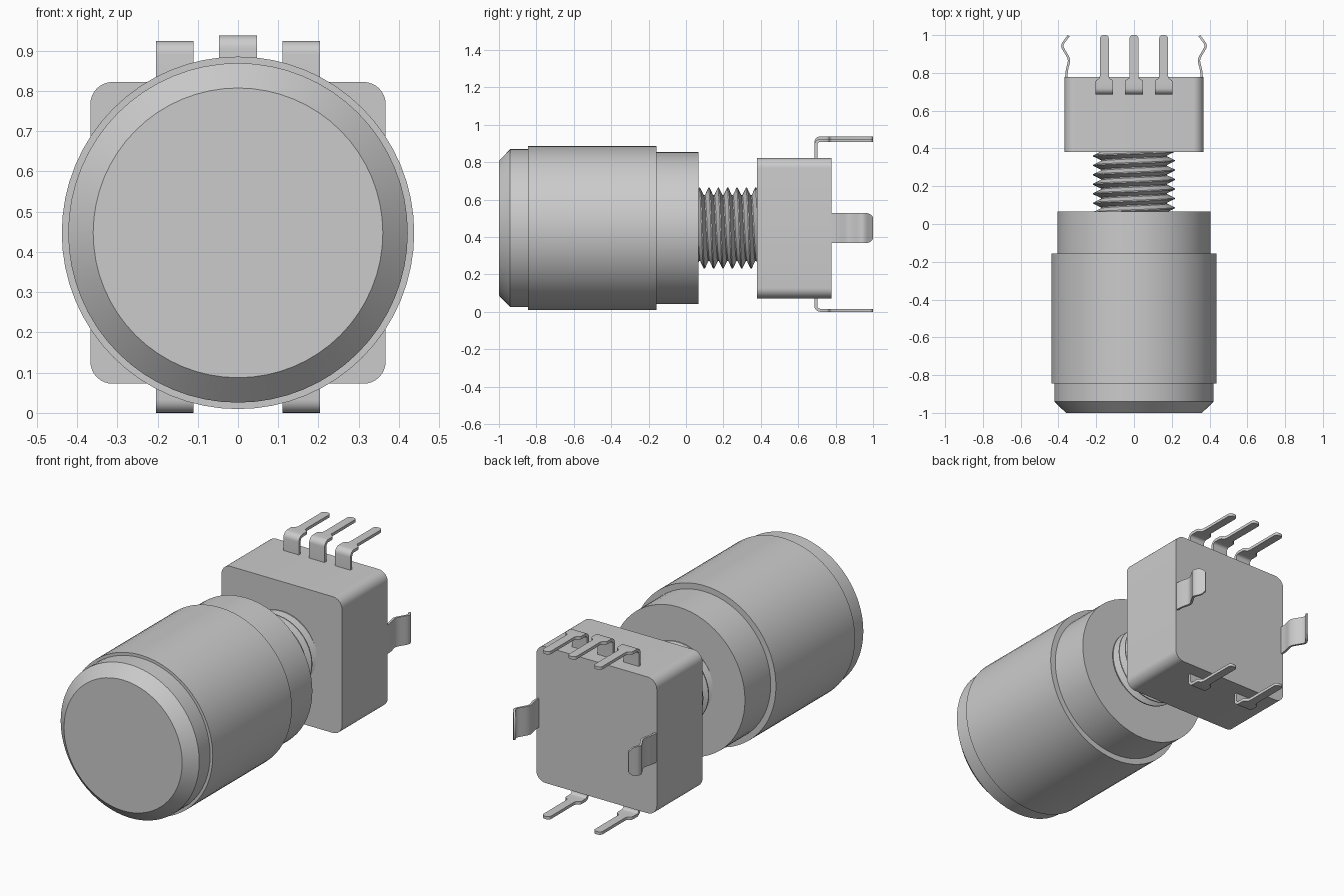
import bpy, bmesh, math

if "Cube" in bpy.data.objects:
    bpy.data.objects.remove(bpy.data.objects["Cube"])

CZ = 0.4475  # height of the knob axis


def finish(name, bm, angle=30):
    bmesh.ops.recalc_face_normals(bm, faces=bm.faces)
    me = bpy.data.meshes.new(name)
    bm.to_mesh(me)
    bm.free()
    ob = bpy.data.objects.new(name, me)
    bpy.context.collection.objects.link(ob)
    bpy.ops.object.select_all(action='DESELECT')
    ob.select_set(True)
    bpy.context.view_layer.objects.active = ob
    bpy.ops.object.shade_smooth_by_angle(angle=math.radians(angle))
    return ob


def lathe_y(name, profile, n=64):
    """Solid of revolution around the y axis from (radius, y) points."""
    bm = bmesh.new()
    rings = [[bm.verts.new((r * math.sin(2 * math.pi * i / n), y,
                            CZ + r * math.cos(2 * math.pi * i / n)))
              for i in range(n)] for r, y in profile]
    for a, b in zip(rings, rings[1:]):
        for i in range(n):
            j = (i + 1) % n
            bm.faces.new((a[i], a[j], b[j], b[i]))
    bm.faces.new(rings[0])
    bm.faces.new(rings[-1])
    return finish(name, bm)


def ribbon(name, path, thick, place):
    """Bent sheet strip: path of (u, v, half_width); place maps (u, v, w) to xyz."""
    bm = bmesh.new()
    rows = []
    for i, (u, v, w) in enumerate(path):
        p, q = path[max(i - 1, 0)], path[min(i + 1, len(path) - 1)]
        du, dv = q[0] - p[0], q[1] - p[1]
        length = math.hypot(du, dv)
        nu, nv = -dv / length * thick / 2, du / length * thick / 2
        rows.append([bm.verts.new(place(u + s * nu, v + s * nv, t * w))
                     for s, t in ((1, 1), (1, -1), (-1, -1), (-1, 1))])
    for a, b in zip(rows, rows[1:]):
        for i in range(4):
            j = (i + 1) % 4
            bm.faces.new((a[i], a[j], b[j], b[i]))
    bm.faces.new(rows[0])
    bm.faces.new(rows[-1])
    return finish(name, bm, 40)


def round_tip(end, half, r, steps=5):
    """(position, half width) pairs for a strip end with rounded corners."""
    return [(end - r + r * math.sin(a), half - r + r * math.cos(a))
            for a in (math.pi / 2 * i / steps for i in range(steps + 1))]


# knob
lathe_y("knob", [(0.36, -1.0), (0.422, -0.94), (0.422, -0.845), (0.438, -0.845),
                 (0.438, -0.157), (0.406, -0.157), (0.406, 0.067)])

# threaded bushing: one helical strip, each turn joined to the next
N, PITCH, Y0, TURNS = 48, 0.05, 0.02, 8
section = [(0.0, 0.216), (0.12, 0.216), (0.5, 0.176), (0.62, 0.176)]
bm = bmesh.new()
cols = []
for i in range(N * TURNS + 1):
    t = 2 * math.pi * i / N
    cols.append([bm.verts.new((r * math.sin(t), Y0 + PITCH * (i / N + f),
                               CZ + r * math.cos(t))) for f, r in section])
for i in range(N * TURNS):
    a, b = list(cols[i]), list(cols[i + 1])
    if i + 1 + N < len(cols):
        a.append(cols[i + N][0])
        b.append(cols[i + 1 + N][0])
    for k in range(len(a) - 1):
        bm.faces.new((a[k], b[k], b[k + 1], a[k + 1]))
finish("threaded_bushing", bm, 20)

# switch body with rounded long edges
bm = bmesh.new()
bmesh.ops.create_cube(bm, size=1)
for v in bm.verts:
    v.co = (v.co.x * 0.734, 0.579 + v.co.y * 0.398, CZ + v.co.z * 0.75)
edges = [e for e in bm.edges if abs(e.verts[0].co.y - e.verts[1].co.y) > 0.1]
bmesh.ops.bevel(bm, geom=edges, offset=0.055, segments=8, profile=0.5, affect='EDGES')
finish("switch_body", bm)


# terminal pins: rise from the body, bend back, narrow to a rounded tip
def pin(name, x, side, outer):
    T, R, Y = 0.016, 0.025, 0.694
    h = outer - T / 2
    path = [(Y, 0.35, 0.047)]
    for i in range(7):
        a = math.pi / 2 * i / 6
        path.append((Y + R * (1 - math.cos(a)), h - R + R * math.sin(a), 0.047))
    path += [(y, h, w) for y, w in ((0.752, 0.047), (0.761, 0.044), (0.766, 0.036),
                                    (0.771, 0.028), (0.782, 0.0235))]
    path += [(y, h, w) for y, w in round_tip(1.0, 0.0235, 0.018)]
    ribbon(name, path, T, lambda u, v, w: (x + w, u, CZ + side * v))


for label, x in (("left", -0.157), ("right", 0.157)):
    pin("top_pin_" + label, x, 1, 0.477)
    pin("bottom_pin_" + label, x, -1, CZ)
pin("top_pin_middle", 0, 1, 0.491)

# wavy mounting clips on both sides
wave = [(0.70, 0.358), (0.785, 0.358), (0.81, 0.356), (0.83, 0.352), (0.85, 0.346),
        (0.865, 0.344), (0.88, 0.347), (0.90, 0.358), (0.92, 0.37), (0.932, 0.377),
        (0.943, 0.380), (0.954, 0.377), (0.965, 0.370), (0.975, 0.362),
        (0.985, 0.355), (0.993, 0.349), (0.997, 0.346)]
half, r = 0.08, 0.04
clip = []
for y, x in wave:
    d = max(0.0, y - (1.0 - r))
    clip.append((y, x, half - r + math.sqrt(max(0.0, r * r - d * d))))
for label, s in (("left", -1), ("right", 1)):
    ribbon("mounting_clip_" + label, clip, 0.012,
           lambda u, v, w, s=s: (s * v, u, CZ + w))
